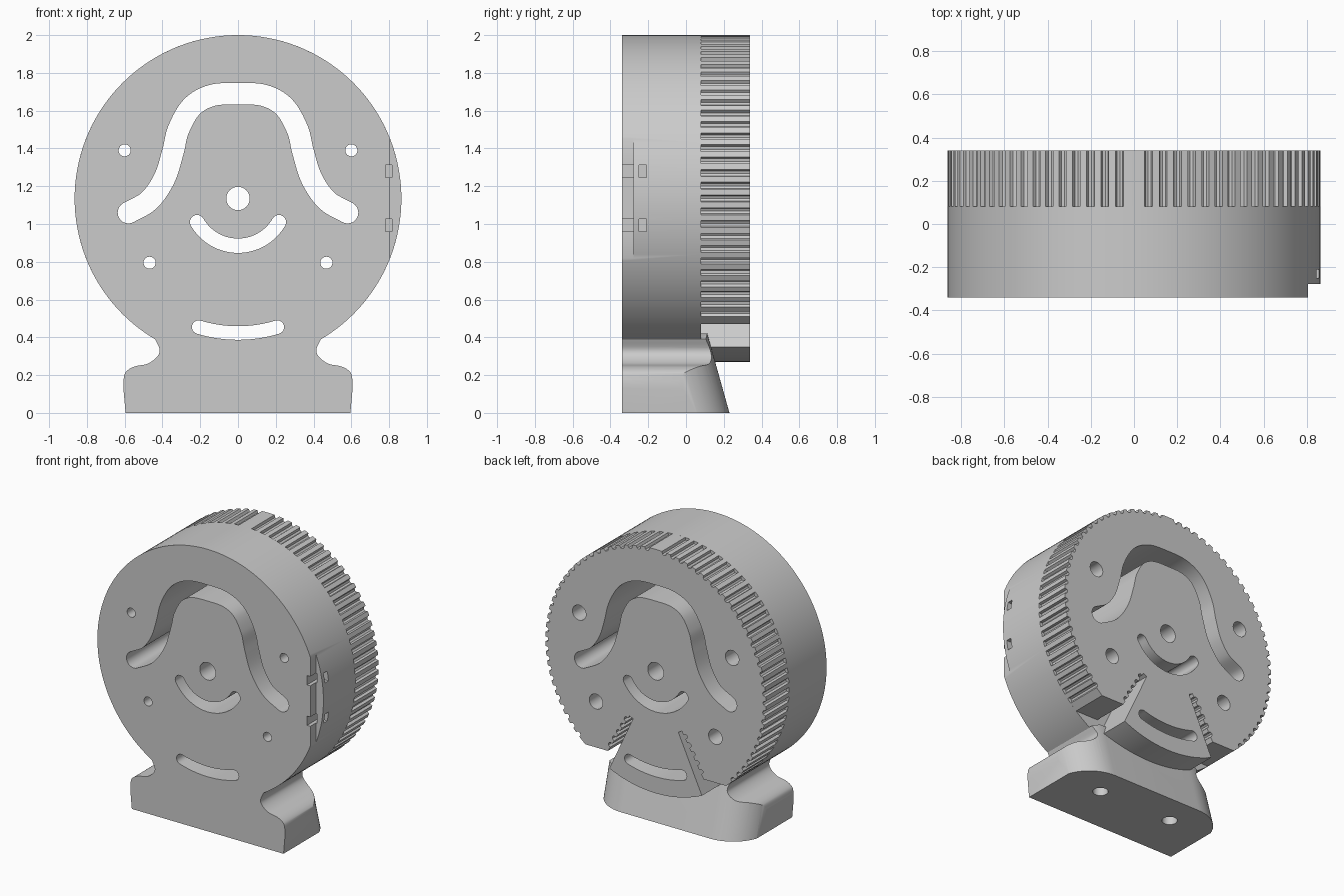
import bpy, bmesh
from math import sin, cos, pi, radians, atan2
from mathutils import Vector

old = bpy.data.objects.get("Cube")
if old:
    bpy.data.objects.remove(old, do_unlink=True)

SHADE = (0.6, 0.6, 0.6, 1)
grey = bpy.data.materials.new("plain grey")
grey.use_nodes = True
grey.diffuse_color = SHADE
grey.node_tree.nodes["Principled BSDF"].inputs["Base Color"].default_value = SHADE

CZ, R = 1.135, 0.865            # wheel centre height and radius
FRONT, MID, BACK = -0.34, 0.08, 0.34


def loft(name, lower, upper):
    """Solid between two matching loops of points."""
    bm = bmesh.new()
    a = [bm.verts.new(p) for p in lower]
    b = [bm.verts.new(p) for p in upper]
    bm.faces.new(a)
    bm.faces.new(b)
    for i in range(len(a)):
        j = (i + 1) % len(a)
        bm.faces.new((a[i], a[j], b[j], b[i]))
    bmesh.ops.recalc_face_normals(bm, faces=bm.faces)
    mesh = bpy.data.meshes.new(name)
    bm.to_mesh(mesh)
    bm.free()
    mesh.materials.append(grey)
    obj = bpy.data.objects.new(name, mesh)
    bpy.context.collection.objects.link(obj)
    return obj


def prism(name, outline, y0, y1):
    return loft(name, [(x, y0, z) for x, z in outline], [(x, y1, z) for x, z in outline])


def box(x0, x1, y0, y1, z0, z1):
    return prism("cutter", [(x0, z0), (x1, z0), (x1, z1), (x0, z1)], y0, y1)


def arc(cx, cz, r, a0, a1, n):
    return [(cx + r * cos(a0 + (a1 - a0) * i / n), cz + r * sin(a0 + (a1 - a0) * i / n))
            for i in range(n + 1)]


def circle(cx, cz, r, n):
    return arc(cx, cz, r, 0, 2 * pi, n)[:-1]


def mirrored(points):
    """Close a right-hand outline with its mirror image."""
    return points + [(-x, z) for x, z in reversed(points) if abs(x) > 1e-5]


def spline(points, steps=8):
    """Smooth path through the points."""
    p = [Vector(q) for q in points]
    p = [2 * p[0] - p[1]] + p + [2 * p[-1] - p[-2]]
    out = []
    for a, b, c, d in zip(p, p[1:], p[2:], p[3:]):
        for i in range(steps):
            t = i / steps
            out.append(0.5 * (2 * b + (c - a) * t + (2 * a - 5 * b + 4 * c - d) * t * t
                              + (3 * b - a - 3 * c + d) * t ** 3))
    return [tuple(v) for v in out + [p[-2]]]


def slot(path, w):
    """Outline of a round-ended slot along a path."""
    p = [Vector(q) for q in path]
    left, right = [], []
    for i, q in enumerate(p):
        t = (p[min(i + 1, len(p) - 1)] - p[max(i - 1, 0)]).normalized()
        n = Vector((-t.y, t.x)) * w
        left.append(tuple(q + n))
        right.append(tuple(q - n))
    t0, t1 = p[1] - p[0], p[-1] - p[-2]
    a0, a1 = atan2(t0.y, t0.x), atan2(t1.y, t1.x)
    end = arc(p[-1].x, p[-1].y, w, a1 + pi / 2, a1 - pi / 2, 12)[1:-1]
    start = arc(p[0].x, p[0].y, w, a0 - pi / 2, a0 - 3 * pi / 2, 12)[1:-1]
    return left + end + right[::-1] + start


def boolean(obj, tool, op="DIFFERENCE", keep=False):
    mod = obj.modifiers.new("cut", "BOOLEAN")
    mod.operation, mod.object, mod.solver = op, tool, "EXACT"
    bpy.context.view_layer.objects.active = obj
    bpy.ops.object.modifier_apply(modifier=mod.name)
    if not keep:
        bpy.data.objects.remove(tool, do_unlink=True)


# Front wheel housing
housing = prism("wheel_housing", circle(0, CZ, R, 144), FRONT, MID)

# Foot with curved shoulders, trimmed to a sloping, round-cornered back
shoulder = spline([(0.607, 0.17), (0.595, 0.215), (0.55, 0.245), (0.48, 0.26),
                   (0.43, 0.295), (0.415, 0.335), (0.44, 0.392)], 6)
foot = prism("foot", mirrored([(0.595, 0), (0.607, 0.13)] + shoulder + [(0.38, 0.42)]), FRONT, 0.3)
c = 0.26
plan = mirrored([(0.61, -0.6)] + arc(0.61 - c, 0.23 - c, c, 0, pi / 2, 18))
slope = 0.28
trim = loft("trim", [(x, y + slope * 0.1, -0.1) for x, y in plan],
            [(x, y - slope * 0.6, 0.6) for x, y in plan])
boolean(foot, trim, "INTERSECT")
boolean(housing, foot, "UNION")

# Toothed rear wheel with a plain sector between two belt clamp slots
STEP = 2 * pi / 80
GROOVE = ((-0.27, 0), (-0.2, 0.018), (0, 0.024), (0.2, 0.018), (0.27, 0))
flat = 0.47
rim = [(0.553, flat)]
for k in range(10, 40):
    mid = -pi / 2 + k * STEP
    for da, dr in GROOVE:
        rim.append(((R - dr) * cos(mid + da * STEP), CZ + (R - dr) * sin(mid + da * STEP)))
top, low = Vector((0.205, 0.765)), Vector((0.375, flat))
along = (low - top).normalized()
into = Vector((-along.y, along.x))
clamp = []
for i in range(5):
    for s, d in GROOVE:
        clamp.append(tuple(top + along * (0.04 + 0.062 * i + s * 0.065) + into * d))
sector = arc(0, CZ, R, -pi / 2, -pi / 2 + radians(24.8), 16)
half = sector + [(0.178, 0.75), tuple(top)] + clamp + [tuple(low)] + rim + [(0, CZ + R)]
gear = prism("toothed_wheel", mirrored(half), MID, BACK)

# Through slots and holes shared by both wheels
bell = [(0.58, 1.06), (0.47, 1.125), (0.39, 1.24), (0.345, 1.38), (0.315, 1.5),
        (0.245, 1.62), (0.14, 1.68), (0, 1.69)]
bell = spline(bell + [(-x, z) for x, z in reversed(bell[:-1])])


def smile(r, deg):
    return arc(0, CZ, r, -pi / 2 - radians(deg), -pi / 2 + radians(deg), 28)


cuts = [slot(bell, 0.057), slot(smile(0.25, 60), 0.038), slot(smile(0.712, 17), 0.036),
        circle(0, CZ, 0.062, 32)]
bolts = [(s * x, z) for s in (1, -1) for x, z in ((0.6, 1.39), (0.468, 0.795))]
cuts += [circle(x, z, 0.032, 24) for x, z in bolts]
for outline in cuts:
    tool = prism("cutter", outline, -0.5, 0.5)
    boolean(housing, tool, keep=True)
    boolean(gear, tool)

# Wider bolt bores from the back
for x, z in bolts:
    tool = prism("cutter", circle(x, z, 0.053, 28), 0.0, 0.5)
    boolean(housing, tool, keep=True)
    boolean(gear, tool)

# Side recess with two strap channels
boolean(housing, box(0.805, 1, -0.5, -0.278, 0.7, 1.6))
for z in (0.993, 1.28):
    boolean(housing, box(0.78, 0.815, -0.5, -0.21, z - 0.033, z + 0.033))
    boolean(housing, box(0.79, 1, -0.25, -0.21, z - 0.033, z + 0.033))

# Mounting holes under the foot
for x in (-0.29, 0.29):
    ring = circle(x, 0.01, 0.05, 28)
    boolean(housing, loft("cutter", [(a, b, -0.1) for a, b in ring],
                          [(a, b, 0.2) for a, b in ring]))

# Smooth shading with crisp edges
bpy.ops.object.select_all(action="DESELECT")
for obj in (housing, gear):
    obj.select_set(True)
    bpy.context.view_layer.objects.active = obj
bpy.ops.object.shade_smooth_by_angle(angle=radians(28))
